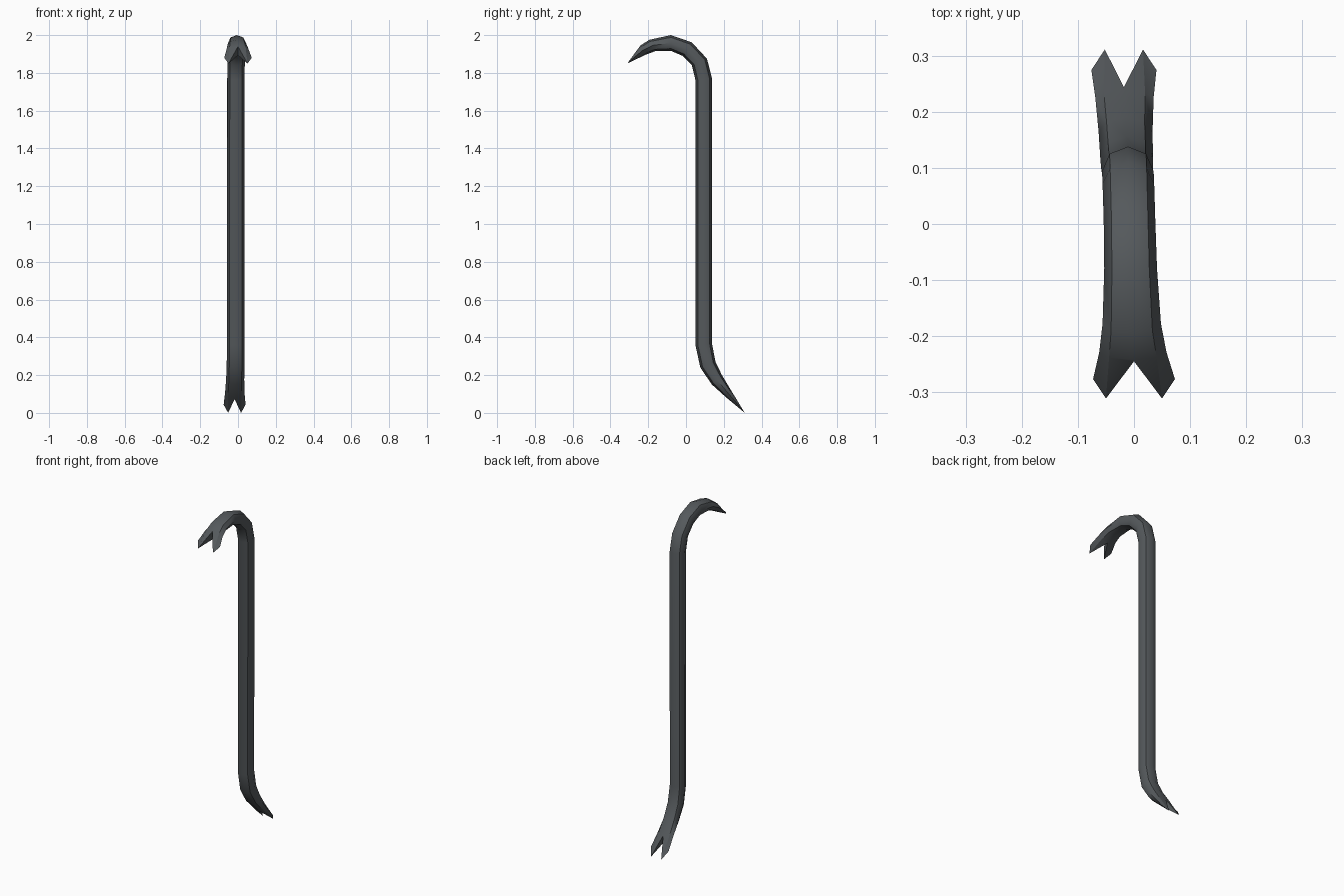
import bpy, bmesh, math

if "Cube" in bpy.data.objects:
    bpy.data.objects.remove(bpy.data.objects["Cube"])

steel = bpy.data.materials.new("dark_grey_steel")
steel.diffuse_color = (0.09, 0.1, 0.107, 1)
steel.use_nodes = True
steel.node_tree.nodes["Principled BSDF"].inputs["Base Color"].default_value = steel.diffuse_color

# Bar sections: outer (y, z), inner (y, z), centre x, half width
sections = [
    ((0.237, 0.122), (0.215, 0.080), -0.017, 0.052),
    ((0.190, 0.200), (0.137, 0.150), -0.015, 0.048),
    ((0.156, 0.270), (0.076, 0.240), -0.013, 0.047),
    ((0.138, 0.365), (0.050, 0.358), -0.012, 0.046),
    ((0.138, 1.770), (0.050, 1.762), -0.011, 0.046),
    ((0.111, 1.875), (0.031, 1.840), -0.010, 0.046),
    ((0.030, 1.962), (-0.018, 1.890), -0.008, 0.046),
    ((-0.080, 2.000), (-0.078, 1.916), -0.006, 0.047),
    ((-0.195, 1.975), (-0.160, 1.916), -0.004, 0.052),
    ((-0.242, 1.944), (-0.216, 1.895), -0.002, 0.060),
]

bm = bmesh.new()


def mix(a, b, t):
    return a + (b - a) * t


def ring(outer, inner, cx, hw):
    """Octagon with one corner on the outer line and one on the inner line."""
    verts = []
    for k in range(8):
        a = k * math.pi / 4
        v = 0.5 + 0.5 * math.cos(a)
        verts.append(bm.verts.new((cx + hw * math.sin(a),
                                   mix(inner[0], outer[0], v),
                                   mix(inner[1], outer[1], v))))
    return verts


def bridge(a, b):
    for k in range(8):
        j = (k + 1) % 8
        loop = list(dict.fromkeys((a[k], a[j], b[j], b[k])))
        bm.faces.new(loop)
    # the four diagonal edges of the octagon stay crisp
    for k in (1, 3, 5, 7):
        bm.edges.get((a[k], b[k])).smooth = False


def claw(base, tip, cx, tip_off, corner_off, notch_t, corner_t):
    """Forked chisel end: two points, flared corners and a V notch."""
    ty, tz = tip

    def toward(v, t, x):
        return bm.verts.new((x, mix(v.co.y, ty, t), mix(v.co.z, tz, t)))

    right = bm.verts.new((cx + tip_off, ty, tz))
    left = bm.verts.new((cx - tip_off, ty, tz))
    n_out, n_in = toward(base[0], notch_t, cx), toward(base[4], notch_t, cx)
    c_right = toward(base[2], corner_t, cx + corner_off)
    c_left = toward(base[6], corner_t, cx - corner_off)
    bridge(base, [n_out, right, c_right, right, n_in, left, c_left, left])
    for t in (right, left):
        bm.faces.new((n_out, n_in, t))
        for e in t.link_edges:
            e.smooth = False


# Shaft and hook
rings = [ring(*s) for s in sections]
for a, b in zip(rings, rings[1:]):
    bridge(a, b)

# Forked ends
claw(rings[0], (0.311, 0.0), -0.018, 0.034, 0.058, 0.09, 0.57)
claw(rings[-1], (-0.311, 1.85), 0.0, 0.050, 0.073, 0.04, 0.58)

bmesh.ops.recalc_face_normals(bm, faces=bm.faces)
for f in bm.faces:
    f.smooth = True
for e in bm.edges:
    if e.calc_face_angle(0) > math.radians(55):
        e.smooth = False

mesh = bpy.data.meshes.new("pry_bar")
bm.to_mesh(mesh)
bm.free()
mesh.materials.append(steel)
bar = bpy.data.objects.new("pry_bar", mesh)
bpy.context.collection.objects.link(bar)
